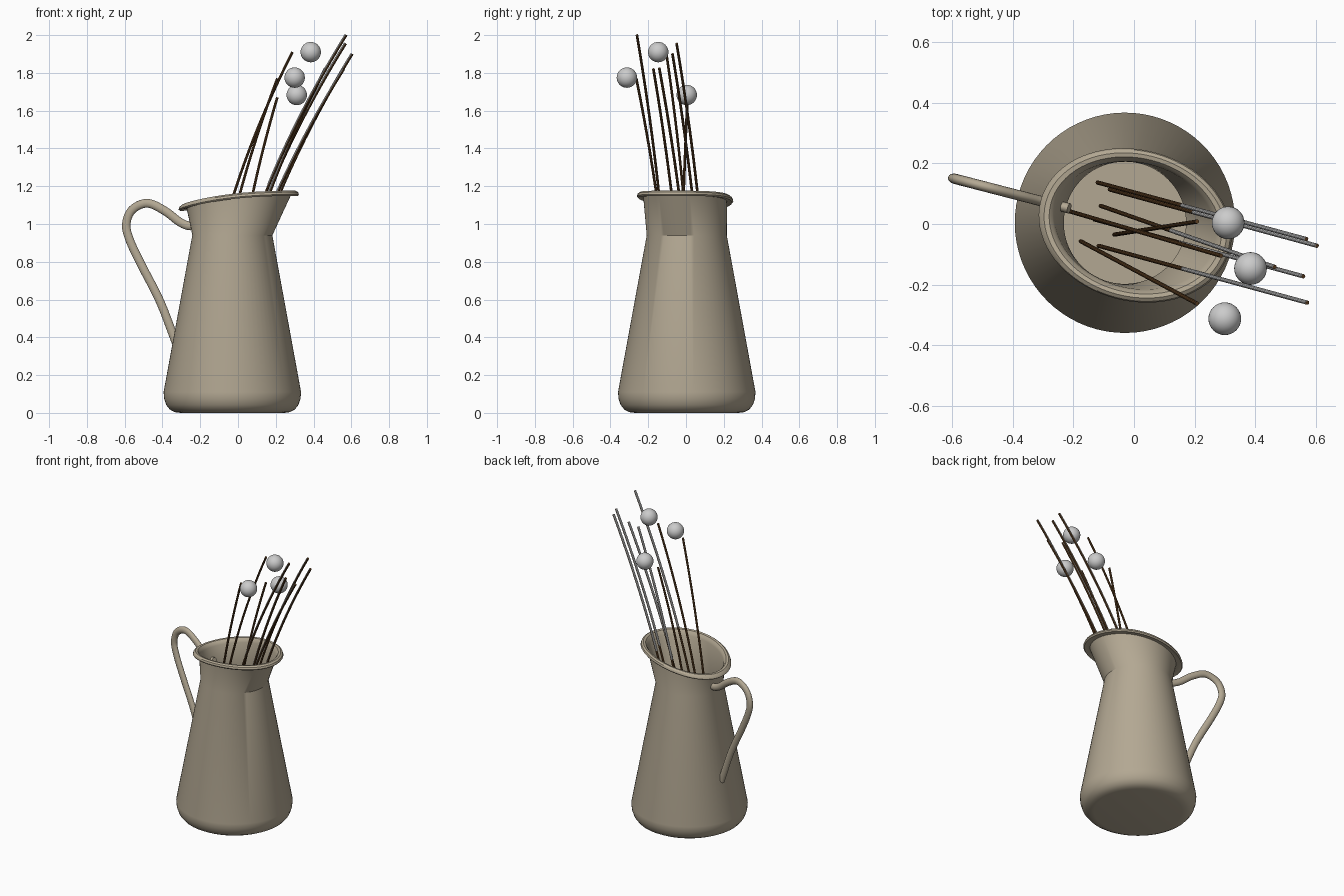
import bpy, bmesh, math
from mathutils import Vector

if "Cube" in bpy.data.objects:
    bpy.data.objects.remove(bpy.data.objects["Cube"])

ANG = math.radians(-14.5)                       # direction of the spout
U = Vector((math.cos(ANG), math.sin(ANG), 0))
V = Vector((-math.sin(ANG), math.cos(ANG), 0))
C = Vector((-0.03, 0.004, 0))
Z = Vector((0, 0, 1))


def material(name, rgb):
    m = bpy.data.materials.new(name)
    m.diffuse_color = (*rgb, 1)
    m.use_nodes = True
    m.node_tree.nodes["Principled BSDF"].inputs["Base Color"].default_value = m.diffuse_color
    return m


TAN = material("enamel", (0.45, 0.39, 0.29))
BROWN = material("twig_brown", (0.11, 0.05, 0.016))


def loft(name, rings, mat=None):
    """Skin a list of closed rings and cap both ends."""
    bm = bmesh.new()
    loops = [[bm.verts.new(p) for p in ring] for ring in rings]
    n = len(loops[0])
    for lo, hi in zip(loops, loops[1:]):
        for i in range(n):
            j = (i + 1) % n
            bm.faces.new((lo[i], lo[j], hi[j], hi[i]))
    bm.faces.new(loops[0])
    bm.faces.new(loops[-1])
    bmesh.ops.recalc_face_normals(bm, faces=bm.faces)
    me = bpy.data.meshes.new(name)
    bm.to_mesh(me)
    bm.free()
    ob = bpy.data.objects.new(name, me)
    bpy.context.collection.objects.link(ob)
    if mat:
        me.materials.append(mat)
    bpy.ops.object.select_all(action='DESELECT')
    ob.select_set(True)
    bpy.context.view_layer.objects.active = ob
    bpy.ops.object.shade_smooth_by_angle(angle=math.radians(32))
    return ob


def sweep(name, pts, side, r_side, r_plane, mat=None, sides=10):
    """Tube along a path lying in one vertical plane; side is the plane normal."""
    rings = []
    for i, p in enumerate(pts):
        t = (pts[min(i + 1, len(pts) - 1)] - pts[max(i - 1, 0)]).normalized()
        nrm = side.cross(t)
        rings.append([p + side * (r_side * math.cos(a)) + nrm * (r_plane * math.sin(a))
                      for a in (2 * math.pi * k / sides for k in range(sides))])
    return loft(name, rings, mat)


def smooth_path(pts, steps=6):
    """Catmull-Rom interpolation."""
    ext = [pts[0] * 2 - pts[1]] + pts + [pts[-1] * 2 - pts[-2]]
    out = []
    for a, b, c, d in zip(ext, ext[1:], ext[2:], ext[3:]):
        for k in range(steps):
            t = k / steps
            out.append(0.5 * (2 * b + (c - a) * t + (2 * a - 5 * b + 4 * c - d) * t * t
                              + (3 * b - a - 3 * c + d) * t ** 3))
    return out + [pts[-1]]


# Jug: round body, then an oval tilted collar with a rolled lip, then the inside
def jug_ring(a, b, shift, z, tilted=False):
    ring = []
    for k in range(72):
        t = 2 * math.pi * k / 72
        u = shift + a * math.cos(t)
        h = z + (1.15 + 0.14 * u - 0.2 * u * u if tilted else 0)
        ring.append(C + U * u + V * (b * math.sin(t)) + Z * h)
    return ring


outer = [(0.275, 0), (0.305, 0.004), (0.331, 0.018), (0.350, 0.042),
         (0.361, 0.075), (0.364, 0.11), (0.212, 0.94)]
collar = [(0.279, 0.217, -0.024), (0.296, 0.232, -0.022), (0.316, 0.244, -0.026),
          (0.323, 0.250, -0.018), (0.318, 0.246, -0.006), (0.305, 0.235, 0.002),
          (0.288, 0.222, -0.001), (0.276, 0.213, -0.014), (0.269, 0.207, -0.03)]
inner = [(0.202, 0.94), (0.353, 0.11), (0.340, 0.05), (0.29, 0.015)]
rings = [jug_ring(r, r, 0, z) for r, z in outer]
rings += [jug_ring(a, b, 0.035, z, True) for a, b, z in collar]
rings += [jug_ring(r, r, 0, z) for r, z in inner]
loft("jug", rings, TAN)

# Handle
handle = [(-0.19, 1.0), (-0.235, 0.99), (-0.29, 1.012), (-0.37, 1.07), (-0.465, 1.11),
          (-0.548, 1.075), (-0.58, 1.0), (-0.563, 0.92), (-0.506, 0.8),
          (-0.40, 0.6), (-0.327, 0.42), (-0.308, 0.37)]
sweep("handle", smooth_path([C + U * u + Z * z for u, z in handle]),
      V, 0.017, 0.023, TAN, 16)

# Twigs: bottom point, top point, straightness, and whether the upper back is grey
twigs = [
    ((-0.12, 0.137, 0.155), (0.57, -0.05, 1.955), 0.38, True),
    ((-0.08, 0.114, 0.10), (0.605, -0.072, 1.90), 0.38, True),
    ((-0.11, 0.06, 0.05), (0.465, -0.142, 1.825), 0.38, True),
    ((-0.13, 0.015, 0.03), (0.56, -0.173, 1.82), 0.38, True),
    ((-0.117, -0.072, 0.20), (0.573, -0.26, 2.0), 0.38, True),
    ((-0.22, 0.044, 0.15), (0.288, -0.105, 1.91), 0.25, False),
    ((-0.176, -0.057, 0.10), (0.208, -0.263, 1.77), 0.35, False),
    ((-0.065, -0.035, 0.05), (0.208, 0.008, 1.67), 0.25, False),
]
for n, (p0, p1, k, grey) in enumerate(twigs, 1):
    p0, p1 = Vector(p0), Vector(p1)
    d = p1 - p0
    flat = Vector((d.x, d.y, 0))
    side = flat.normalized().cross(Z)

    def at(t):
        return p0 + flat * (k * t + (1 - k) * t * t) + Z * (d.z * t)

    sweep(f"twig_{n}", [at(i / 24) for i in range(25)], side, 0.007, 0.007, BROWN)
    if grey:
        off = (Z * 0.45 - flat.normalized() * 0.9) * 0.003
        sweep(f"twig_bark_{n}", [at(0.56 + 0.44 * i / 14) + off for i in range(15)],
              side, 0.0068, 0.0068)

# Round buds
for n, loc in enumerate([(0.385, -0.147, 1.91), (0.30, -0.313, 1.775), (0.311, 0.004, 1.683)], 1):
    bpy.ops.mesh.primitive_uv_sphere_add(segments=32, ring_count=16, radius=0.054, location=loc)
    bpy.context.object.name = f"bud_{n}"
    bpy.ops.object.shade_smooth()
